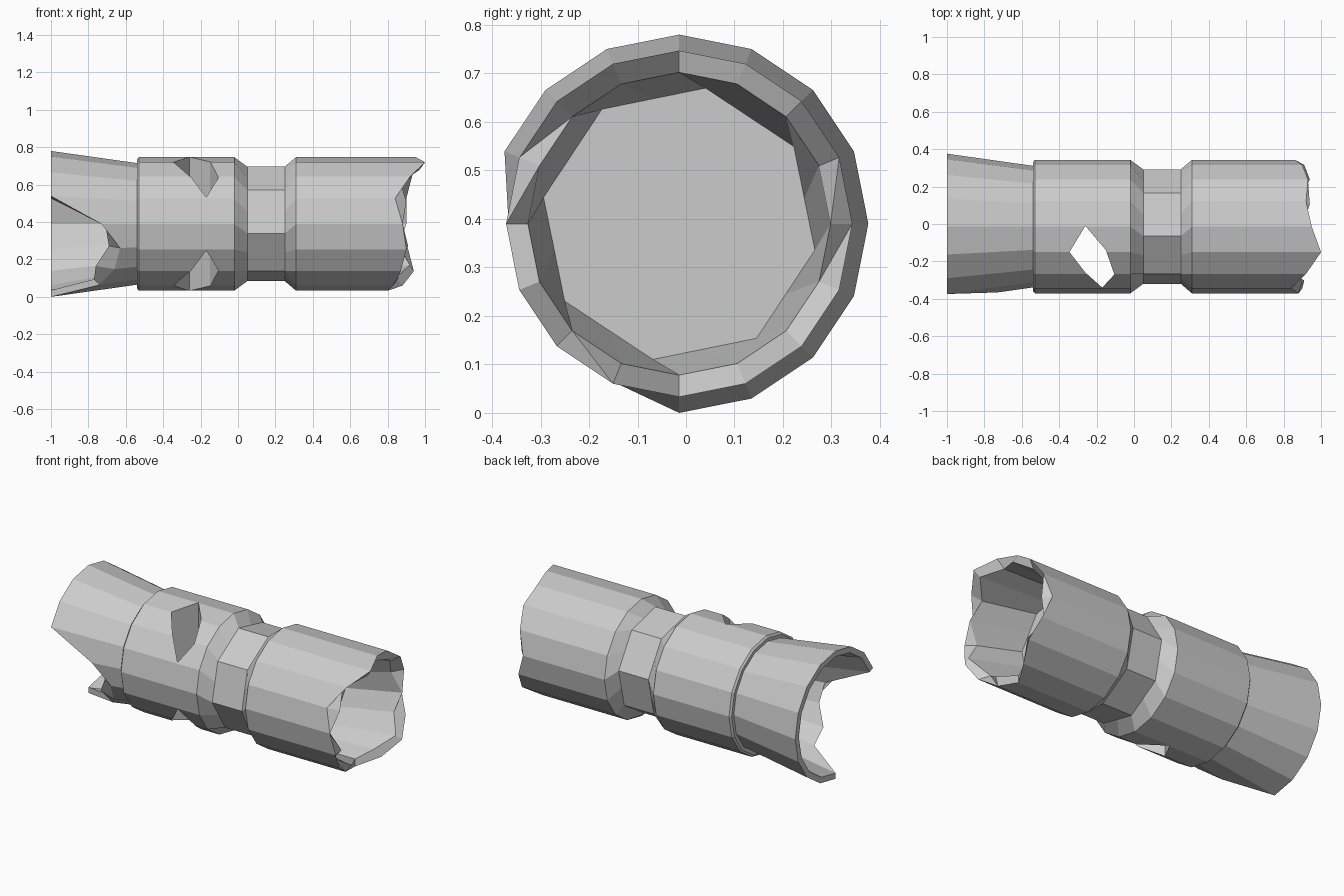
import bpy, bmesh
from math import sin, cos, radians

if "Cube" in bpy.data.objects:
    bpy.data.objects.remove(bpy.data.objects["Cube"])

N, CY, CZ = 16, -0.014, 0.39


def ring(bm, xs, rs, twist=0.0):
    """One 16-point ring around the x axis; xs and rs may vary per point."""
    out = []
    for i in range(N):
        a = radians(i * 22.5 + twist)
        out.append(bm.verts.new((xs[i], CY + rs[i] * cos(a), CZ + rs[i] * sin(a))))
    return out


def octagon(bm, x, r, twist):
    """Eight-sided ring carrying 16 points (corners and edge midpoints)."""
    rs = [r if i % 2 == 0 else r * cos(radians(22.5)) for i in range(N)]
    return ring(bm, [x] * N, rs, twist)


def even(bm, x, r):
    return ring(bm, [x] * N, [r] * N)


def add_object(bm, name):
    bmesh.ops.recalc_face_normals(bm, faces=bm.faces)
    me = bpy.data.meshes.new(name)
    bm.to_mesh(me)
    bm.free()
    ob = bpy.data.objects.new(name, me)
    bpy.context.collection.objects.link(ob)
    return ob


# Ragged outlines of the two broken ends, one x per 22.5 degrees
right_x = [.86, .90, .93, .92, .95, 1.0, .92, .84,
           .88, .90, .87, .83, .80, .88, .94, .91]
right_in = [.90, .84, .88, .94, .90, .97, .87, .90,
            .83, .91, .81, .86, .80, .84, .92, .86]
left_x, left_in = [-1.0] * N, [-1.0] * N
left_x[8:12] = [-.73, -.63, -.66, -.74]
left_in[8:12] = [-.71, -.69, -.76, -.77]
flare = [.325 + .065 * (-.54 - x) / .46 for x in left_x]
flare_in = [.285 + .07 * (-.54 - x) / .46 for x in left_in]

bm = bmesh.new()
rings = [
    # flared socket with its recess
    octagon(bm, -.55, .285, 0),
    ring(bm, left_in, flare_in),
    ring(bm, left_x, flare),
    even(bm, -.54, .325),
    # main barrel
    even(bm, -.54, .345),
    even(bm, -.53, .357),
    even(bm, -.02, .357),
    # octagonal neck
    octagon(bm, .05, .31, 9.5),
    octagon(bm, .25, .31, 9.5),
    # front barrel and deep ragged recess
    even(bm, .31, .357),
    ring(bm, right_x, [.357] * N),
    ring(bm, right_in, [.312] * N),
    octagon(bm, .54, .285, -11),
]
for a, b in zip(rings, rings[1:]):
    for i in range(N):
        j = (i + 1) % N
        bm.faces.new((a[i], a[j], b[j], b[i]))
bm.faces.new(rings[0])
bm.faces.new(rings[-1])
barrel = add_object(bm, "broken_barrel")

# Six-sided hole punched vertically through the main barrel
outline = [(-.26, -.01), (-.15, -.14), (-.105, -.27),
           (-.17, -.34), (-.26, -.26), (-.345, -.15)]
bm = bmesh.new()
low, high = [[bm.verts.new((x, y, z)) for x, y in outline] for z in (-.2, 1)]
bm.faces.new(low)
bm.faces.new(high)
for i in range(6):
    j = (i + 1) % 6
    bm.faces.new((low[i], low[j], high[j], high[i]))
cutter = add_object(bm, "hole_cutter")
cutter.hide_render = True

mod = barrel.modifiers.new("hole", 'BOOLEAN')
mod.operation = 'DIFFERENCE'
mod.solver = 'EXACT'
mod.object = cutter
